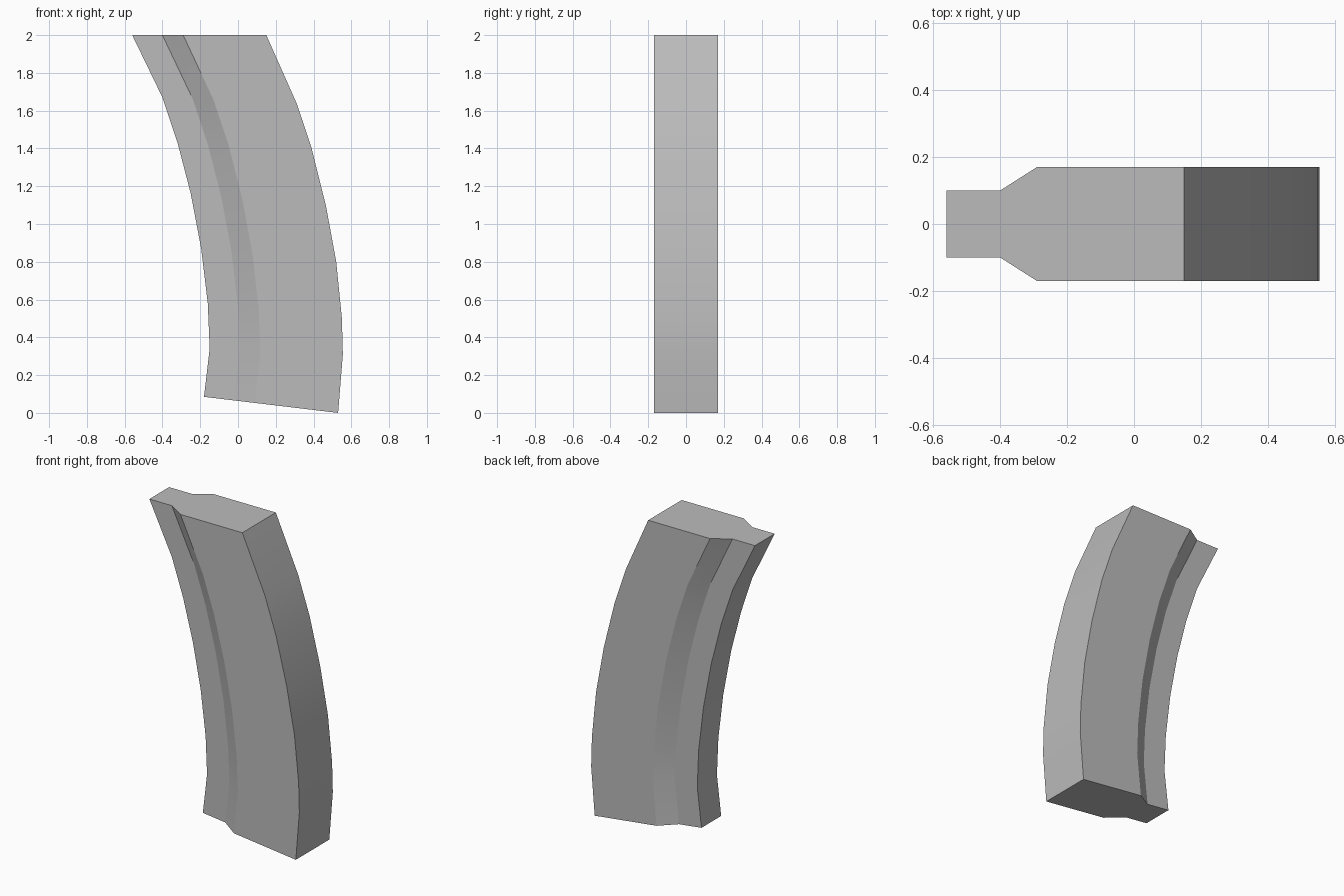
import bpy
import bmesh
from mathutils import Vector

cube = bpy.data.objects.get("Cube")
if cube:
    bpy.data.objects.remove(cube)

# Single flat grey
grey = bpy.data.materials.new("plain grey")
grey.use_nodes = True
colour = (0.5, 0.5, 0.5, 1)
grey.diffuse_color = colour
grey.node_tree.nodes["Principled BSDF"].inputs["Base Color"].default_value = colour

# Matching points on the inner and outer curve (x, z), from top to bottom
inner = [(-0.56, 2.0), (-0.40, 1.67), (-0.32, 1.43), (-0.25, 1.16),
         (-0.195, 0.87), (-0.16, 0.58), (-0.15, 0.34), (-0.18, 0.085)]
outer = [(0.15, 2.0), (0.31, 1.64), (0.39, 1.40), (0.465, 1.10),
         (0.52, 0.80), (0.55, 0.50), (0.555, 0.31), (0.53, 0.0)]

# Half section: fraction across the width, half thickness
half = [(0, 0.10), (0.225, 0.10), (0.38, 0.17), (1, 0.17)]
section = [(t, -y) for t, y in half] + list(reversed(half))


def ring(bm, a, b):
    start, end = Vector((a[0], 0, a[1])), Vector((b[0], 0, b[1]))
    return [bm.verts.new(start.lerp(end, t) + Vector((0, y, 0))) for t, y in section]


# Curved body lofted through the section rings
bm = bmesh.new()
rings = [ring(bm, a, b) for a, b in zip(inner, outer)]
for upper, lower in zip(rings, rings[1:]):
    for i in range(len(section)):
        j = (i + 1) % len(section)
        bm.faces.new((upper[i], lower[i], lower[j], upper[j]))
bm.faces.new(rings[0])
bm.faces.new(list(reversed(rings[-1])))
bmesh.ops.recalc_face_normals(bm, faces=bm.faces)

mesh = bpy.data.meshes.new("curved_body")
bm.to_mesh(mesh)
bm.free()
mesh.materials.append(grey)
body = bpy.data.objects.new("curved_body", mesh)
bpy.context.collection.objects.link(body)

# Smooth along the curve, sharp at the corners
bpy.ops.object.select_all(action="DESELECT")
body.select_set(True)
bpy.context.view_layer.objects.active = body
bpy.ops.object.shade_smooth_by_angle(angle=0.52)
